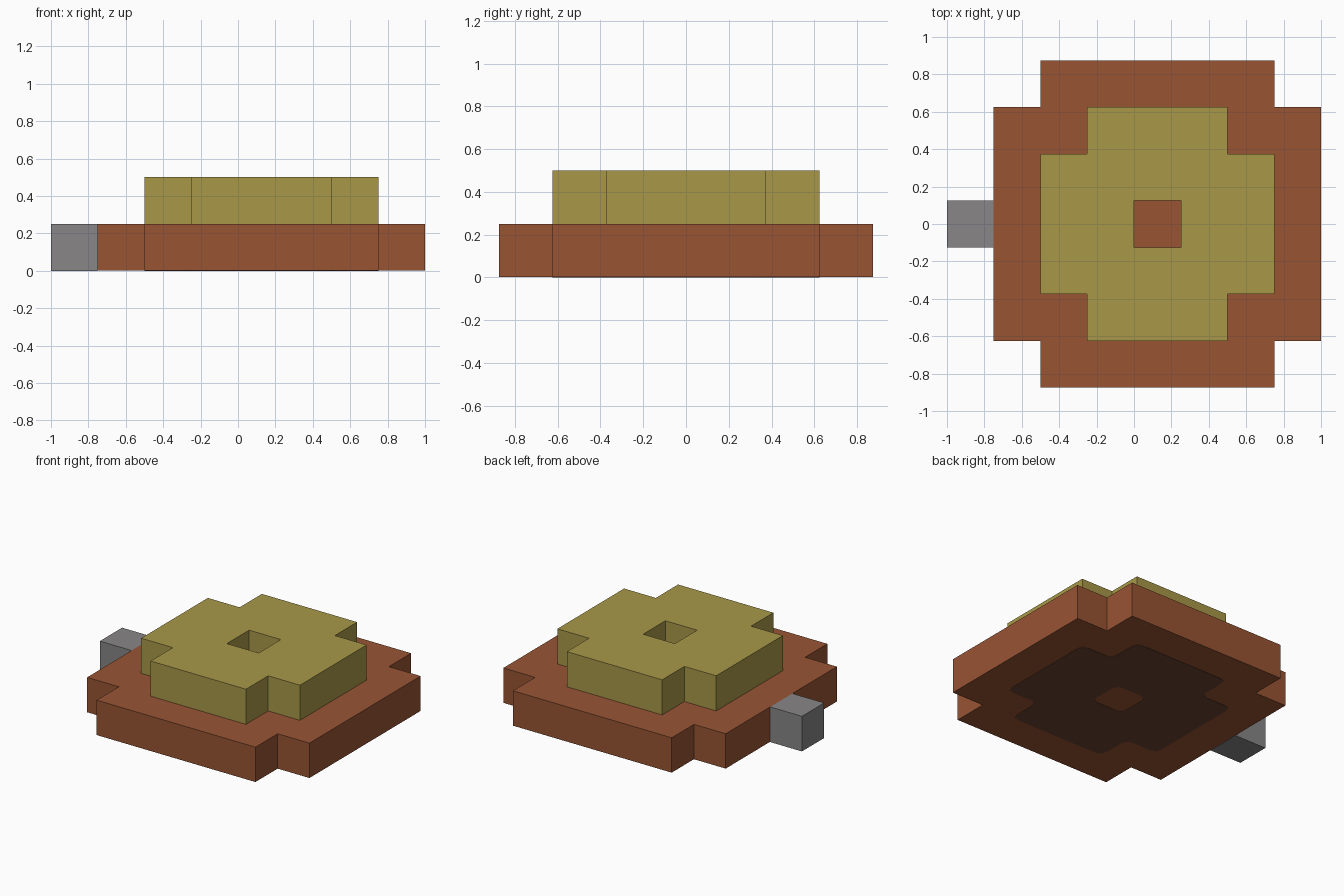
import bpy
from mathutils import Vector

cube = bpy.data.objects.get("Cube")
if cube:
    bpy.data.objects.remove(cube, do_unlink=True)

CELL = 0.25          # block size
CENTRE = Vector((CELL / 2, 0))
SKIN = 0.002         # thickness of the painted underside


def material(name, rgb):
    mat = bpy.data.materials.new(name)
    mat.use_nodes = True
    mat.diffuse_color = (*rgb, 1)
    mat.node_tree.nodes["Principled BSDF"].inputs["Base Color"].default_value = (*rgb, 1)
    return mat


brown = material("brown", (0.314, 0.089, 0.034))
dark_brown = material("dark brown", (0.15, 0.061, 0.03))
olive = material("olive yellow", (0.392, 0.314, 0.065))
grey = material("grey", (0.246, 0.238, 0.238))


def square(half):
    return [Vector(p) * half for p in ((-1, -1), (1, -1), (1, 1), (-1, 1))]


def notched_square(half):
    """Square outline with one block missing at every corner."""
    inner = half - CELL
    quarter = [Vector((half, -inner)), Vector((half, inner)), Vector((inner, inner))]
    points = []
    for _ in range(4):
        points += quarter
        quarter = [Vector((-p.y, p.x)) for p in quarter]
    return points


def rounded(points, radius):
    """Replace every corner with a small arc."""
    result = []
    for i, p in enumerate(points):
        a = p + (points[i - 1] - p).normalized() * radius
        b = p + (points[(i + 1) % len(points)] - p).normalized() * radius
        result += [a, (a + 2 * p + b) / 4, b]
    return result


def slab(name, outlines, bottom, top, mat, centre=CENTRE):
    """Extrude closed outlines; a second outline becomes a hole."""
    curve = bpy.data.curves.new(name, "CURVE")
    curve.dimensions = "2D"
    curve.fill_mode = "BOTH"
    curve.extrude = (top - bottom) / 2
    for outline in outlines:
        spline = curve.splines.new("POLY")
        spline.points.add(len(outline) - 1)
        for point, p in zip(spline.points, outline):
            point.co = (p.x, p.y, 0, 1)
        spline.use_cyclic_u = True
        spline.use_smooth = False
    curve.materials.append(mat)
    obj = bpy.data.objects.new(name, curve)
    obj.location = (centre.x, centre.y, (top + bottom) / 2)
    bpy.context.collection.objects.link(obj)
    bpy.ops.object.select_all(action="DESELECT")
    obj.select_set(True)
    bpy.context.view_layer.objects.active = obj
    bpy.ops.object.convert(target="MESH")
    bpy.ops.object.shade_flat()


# Lower and upper tiers
slab("base", [notched_square(3.5 * CELL)], SKIN, CELL, brown)
slab("upper_tier", [notched_square(2.5 * CELL), square(CELL / 2)], CELL, 2 * CELL, olive)

# Dark painted area underneath
slab("underside_patch",
     [rounded(notched_square(2.5 * CELL), 0.05), rounded(square(CELL / 2), 0.05)],
     0, 2 * SKIN, dark_brown)

# Block on the right side
slab("side_block", [square(CELL / 2)], 0, CELL, grey, Vector((-3.5 * CELL, 0)))
